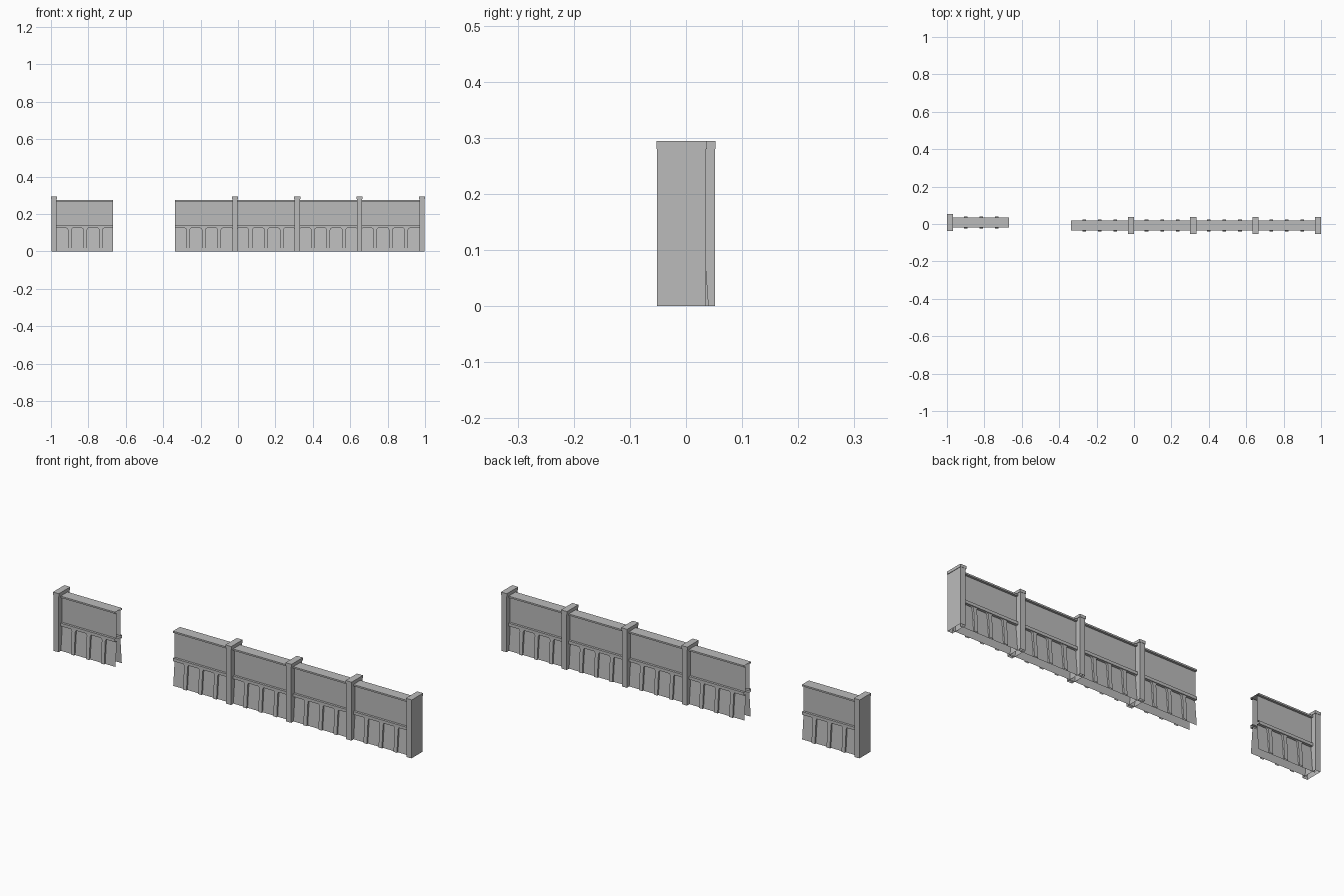
import bpy, bmesh

cube = bpy.data.objects.get("Cube")
if cube:
    bpy.data.objects.remove(cube, do_unlink=True)

stone = bpy.data.materials.new("grey_stone")
stone.use_nodes = True
GREY = (0.5, 0.5, 0.5, 1)
stone.diffuse_color = GREY
stone.node_tree.nodes["Principled BSDF"].inputs["Base Color"].default_value = GREY

POST_GAP = 1 / 3
RIB_GAP = POST_GAP / 4
POST_W, POST_D = 0.014, 0.0438       # half sizes of the post shaft
LEDGE_Z, CAP_Z, TOP_Z = 0.125, 0.28, 0.294


def finish(name, bm):
    bmesh.ops.recalc_face_normals(bm, faces=bm.faces)
    mesh = bpy.data.meshes.new(name)
    bm.to_mesh(mesh)
    bm.free()
    mesh.materials.append(stone)
    obj = bpy.data.objects.new(name, mesh)
    bpy.context.collection.objects.link(obj)
    return obj


def box(name, cx, cy, hx, hy, z0, z1, open_bottom=False):
    bm = bmesh.new()
    bmesh.ops.create_cube(bm, size=1)
    for v in bm.verts:
        v.co = (cx + v.co.x * 2 * hx, cy + v.co.y * 2 * hy,
                z0 + (v.co.z + 0.5) * (z1 - z0))
    bmesh.ops.recalc_face_normals(bm, faces=bm.faces)
    if open_bottom:
        low = [f for f in bm.faces if f.normal.z < -0.9]
        bmesh.ops.delete(bm, geom=low, context='FACES_ONLY')
    return finish(name, bm)


def wall_shell(name, x0, x1, cy):
    # Half profile (y, z): flared plinth, ledge, upper wall, coping
    half = [(0.025, 0), (0.014, LEDGE_Z), (0.0275, LEDGE_Z), (0.0275, 0.14),
            (0.016, 0.14), (0.016, 0.267), (0.0275, 0.267), (0.0275, 0.275)]
    profile = half + [(-y, z) for y, z in reversed(half)]
    bm = bmesh.new()
    a, b = [[bm.verts.new((x, cy + y, z)) for y, z in profile] for x in (x0, x1)]
    for i in range(len(profile) - 1):
        bm.faces.new((a[i], a[i + 1], b[i + 1], b[i]))
    finish(name, bm)


def rib(name, cx, cy, side):
    # Buttress that leans outwards to the foot and widens under the ledge
    half = [(0.0095, 0), (0.0095, 0.115), (0.012, 0.121), (0.018, LEDGE_Z)]
    outline = half + [(-x, z) for x, z in reversed(half)]
    bm = bmesh.new()
    outer = [bm.verts.new((cx + x, cy + side * (0.0327 - 0.07 * z), z)) for x, z in outline]
    inner = [bm.verts.new((cx + x, cy + side * (0.025 - 0.088 * z), z)) for x, z in outline]
    bm.faces.new(outer)
    n = len(outline)
    for i in range(n - 1):           # the foot stays open
        bm.faces.new((outer[i], outer[i + 1], inner[i + 1], inner[i]))
    finish(name, bm)


def wall_section(name, x0, x1, cy, posts):
    wall_shell(name + "_wall", x0, x1, cy)
    for i, px in enumerate(posts):
        box(f"{name}_post_{i}", px, cy, POST_W, POST_D, 0, CAP_Z, True)
        box(f"{name}_post_cap_{i}", px, cy, 0.0165, 0.045, CAP_Z, TOP_Z)
    # Ribs march along both faces in step with the posts
    for k in range(-20, 21):
        x = posts[0] + k * RIB_GAP
        if x0 + 0.02 < x < x1 - 0.02:
            rib(f"{name}_front_rib_{k}", x, cy, -1)
            rib(f"{name}_back_rib_{k}", x, cy, 1)


END = 0.9835
wall_section("long", -0.336, END, -0.0078, [END - i * POST_GAP for i in range(4)])
wall_section("short", -END, -0.667, 0.0078, [-END])
